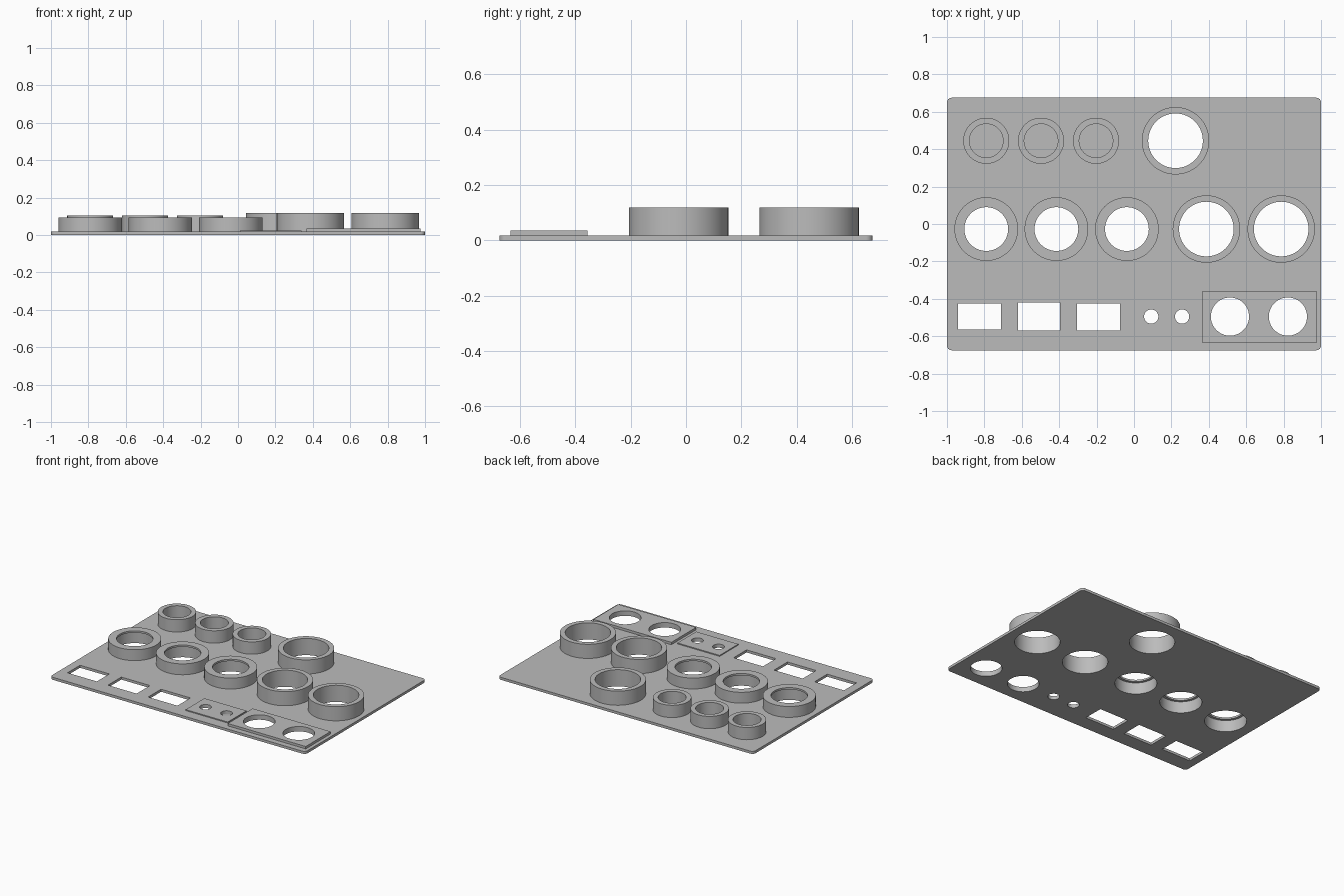
import bpy, bmesh, math

SEG = 96
PLATE = 0.018          # plate thickness
HOLE_Y = -0.495        # front row
MID_Y = -0.027         # middle row
BACK_Y = 0.445         # back row

cube = bpy.data.objects.get("Cube")
if cube:
    bpy.data.objects.remove(cube, do_unlink=True)

grey = bpy.data.materials.new("plain_grey")
grey.use_nodes = True
colour = (0.5, 0.5, 0.5, 1)
grey.diffuse_color = colour
grey.node_tree.nodes["Principled BSDF"].inputs["Base Color"].default_value = colour


def circle(x, y, r):
    return [(x + r * math.cos(math.tau * i / SEG), y + r * math.sin(math.tau * i / SEG))
            for i in range(SEG)]


def rect(x0, x1, y0, y1, r=0):
    if not r:
        return [(x0, y0), (x1, y0), (x1, y1), (x0, y1)]
    corners = [(x1 - r, y1 - r), (x0 + r, y1 - r), (x0 + r, y0 + r), (x1 - r, y0 + r)]
    return [(cx + r * math.cos(math.pi / 2 * (q + k / 8)), cy + r * math.sin(math.pi / 2 * (q + k / 8)))
            for q, (cx, cy) in enumerate(corners) for k in range(9)]


def finish(obj):
    bm = bmesh.new()
    bm.from_mesh(obj.data)
    bmesh.ops.remove_doubles(bm, verts=bm.verts, dist=0.0002)
    bmesh.ops.recalc_face_normals(bm, faces=bm.faces)
    bm.to_mesh(obj.data)
    bm.free()
    obj.data.materials.clear()
    obj.data.materials.append(grey)
    bpy.ops.object.select_all(action="DESELECT")
    obj.select_set(True)
    bpy.context.view_layer.objects.active = obj
    bpy.ops.object.shade_smooth_by_angle(angle=math.radians(30))


def slab(name, outlines, z0, z1):
    """Flat slab: first outline is the border, the rest are holes."""
    curve = bpy.data.curves.new(name, "CURVE")
    curve.dimensions = "2D"
    curve.fill_mode = "BOTH"
    curve.extrude = (z1 - z0) / 2
    for pts in outlines:
        spline = curve.splines.new("POLY")
        spline.points.add(len(pts) - 1)
        for p, (x, y) in zip(spline.points, pts):
            p.co = (x, y, 0, 1)
        spline.use_cyclic_u = True
    obj = bpy.data.objects.new(name, curve)
    bpy.context.collection.objects.link(obj)
    obj.location.z = (z0 + z1) / 2
    bpy.ops.object.select_all(action="DESELECT")
    obj.select_set(True)
    bpy.context.view_layer.objects.active = obj
    bpy.ops.object.convert(target="MESH")
    finish(bpy.context.view_layer.objects.active)


def ring(name, x, y, profile):
    """Turned ring standing on the plate, from (radius, height) points."""
    bm = bmesh.new()
    loops = [[bm.verts.new((px, py, z)) for px, py in circle(0, 0, r)] for r, z in profile]
    for a, b in zip(loops, loops[1:]):
        for i in range(SEG):
            j = (i + 1) % SEG
            bm.faces.new((a[i], a[j], b[j], b[i]))
    mesh = bpy.data.meshes.new(name)
    bm.to_mesh(mesh)
    bm.free()
    obj = bpy.data.objects.new(name, mesh)
    bpy.context.collection.objects.link(obj)
    obj.location = (x, y, 0)
    finish(obj)


large = [(0.387, MID_Y), (0.787, MID_Y), (0.222, BACK_Y)]
medium = [(x, MID_Y) for x in (-0.79, -0.415, -0.038)]
small = [(x, BACK_Y) for x in (-0.79, -0.497, -0.203)]
LARGE_R, MEDIUM_R, LIP_R = 0.146, 0.135, 0.117

# Round holes of the front panels
dials = [circle(x, HOLE_Y, 0.102) for x in (0.513, 0.823)]
jacks = [circle(x, HOLE_Y, 0.038) for x in (0.092, 0.257)]

# Base plate with all its openings
slots = [rect(-0.94, -0.71, -0.565, -0.425),
         rect(-0.62, -0.395, -0.57, -0.42),
         rect(-0.305, -0.075, -0.57, -0.425)]
openings = [circle(x, y, LARGE_R) for x, y in large]
openings += [circle(x, y, MEDIUM_R) for x, y in medium]
slab("base_plate", [rect(-1, 1, -0.675, 0.675, 0.025)] + slots + openings + dials + jacks, 0, PLATE)

# Raised front panels
slab("wide_panel", [rect(0.365, 0.975, -0.635, -0.357)] + dials, PLATE, 0.035)
slab("small_panel", [rect(0.01, 0.34, -0.6, -0.39)] + jacks, PLATE, 0.025)

# Thin-walled large rings
for i, (x, y) in enumerate(large):
    ring(f"large_ring_{i + 1}", x, y,
         [(0.18, PLATE), (0.18, 0.118), (LARGE_R, 0.118), (LARGE_R, PLATE)])

# Medium rings with an inward lip at the top
for i, (x, y) in enumerate(medium):
    ring(f"medium_ring_{i + 1}", x, y,
         [(0.17, PLATE), (0.17, 0.095), (LIP_R, 0.095), (LIP_R, 0.082),
          (MEDIUM_R, 0.082), (MEDIUM_R, PLATE)])

# Small cups, closed below by the plate
for i, (x, y) in enumerate(small):
    ring(f"small_cup_{i + 1}", x, y,
         [(0.123, PLATE), (0.123, 0.105), (0.09, 0.105), (0.09, PLATE)])
